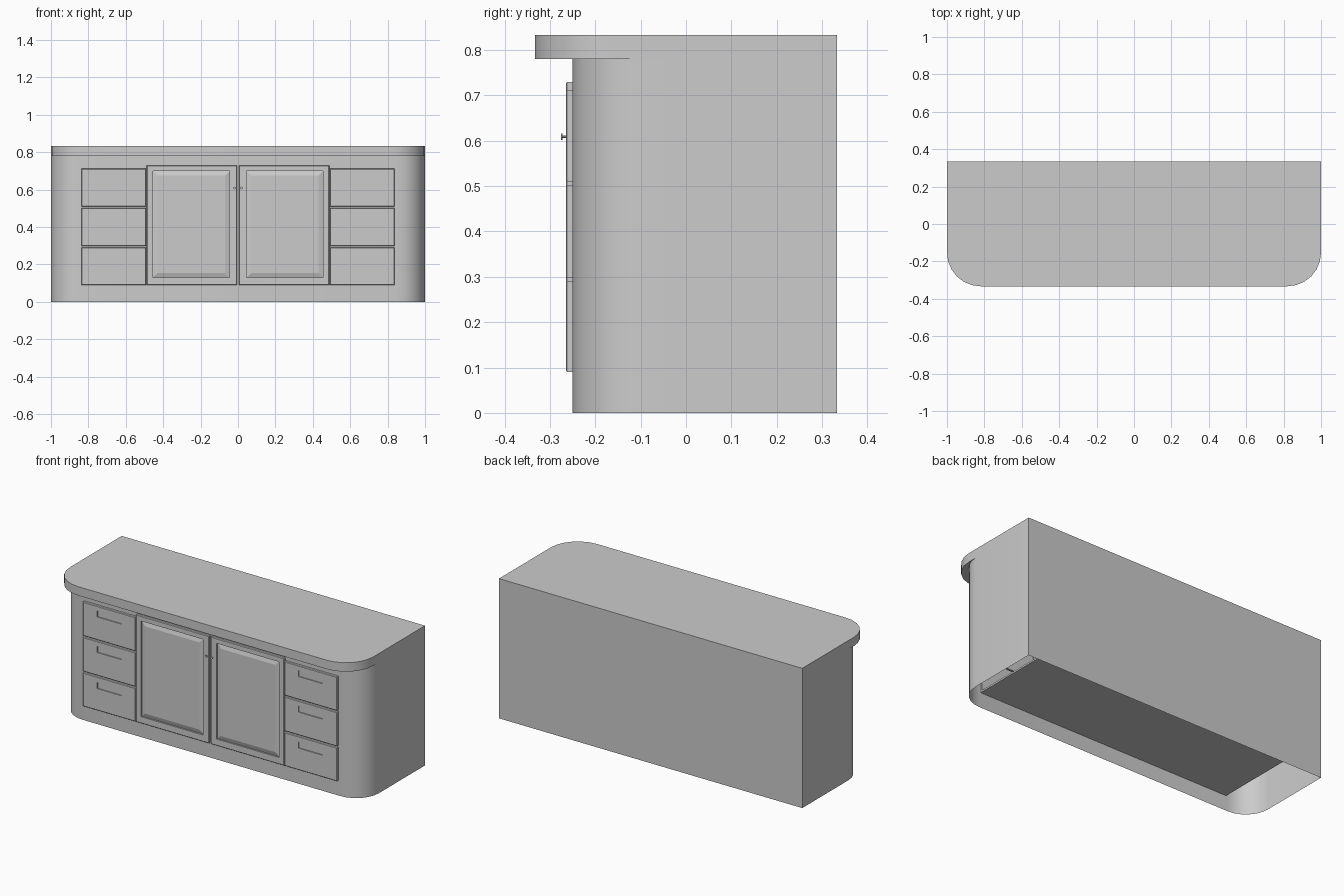
import bpy
import bmesh
import math
from mathutils import Matrix

if "Cube" in bpy.data.objects:
    bpy.data.objects.remove(bpy.data.objects["Cube"], do_unlink=True)

grey = bpy.data.materials.new("plain_grey")
grey.use_nodes = True
grey.diffuse_color = (0.6, 0.6, 0.6, 1)
grey.node_tree.nodes["Principled BSDF"].inputs["Base Color"].default_value = (0.6, 0.6, 0.6, 1)

BACK, FRONT, FACE = 0.333, -0.25, -0.265


def finish(name, bm, smooth=False):
    mesh = bpy.data.meshes.new(name)
    bm.to_mesh(mesh)
    bm.free()
    mesh.materials.append(grey)
    obj = bpy.data.objects.new(name, mesh)
    bpy.context.collection.objects.link(obj)
    if smooth:
        bpy.ops.object.select_all(action='DESELECT')
        obj.select_set(True)
        bpy.context.view_layer.objects.active = obj
        bpy.ops.object.shade_smooth_by_angle(angle=math.radians(35))
    return obj


def rounded_slab(name, front, radius, z0, z1, capped):
    """Rectangle with rounded front corners, raised from z0 to z1."""
    steps = 6
    right = []
    for i in range(steps + 1):
        a = math.pi / 2 * i / steps
        right.append((1 - radius + radius * math.sin(a),
                      front + radius - radius * math.cos(a)))
    right.append((1, BACK))
    outline = right + [(-x, y) for x, y in reversed(right)]
    bm = bmesh.new()
    low = [bm.verts.new((x, y, z0)) for x, y in outline]
    high = [bm.verts.new((x, y, z1)) for x, y in outline]
    n = len(outline)
    for i in range(n):
        j = (i + 1) % n
        bm.faces.new((low[i], low[j], high[j], high[i]))
    if capped:
        bm.faces.new(high)
        bm.faces.new(list(reversed(low)))
    return finish(name, bm, True)


def box(name, x0, x1, y0, y1, z0, z1):
    bm = bmesh.new()
    bmesh.ops.create_cube(bm, size=1)
    for v in bm.verts:
        v.co.x = x1 if v.co.x > 0 else x0
        v.co.y = y1 if v.co.y > 0 else y0
        v.co.z = z1 if v.co.z > 0 else z0
    return bm


def front_panel(name, side, x0, x1, z0, z1, rings):
    """Thin box whose front face steps in through nested rectangles."""
    bm = box(name, x0, x1, FACE + 0.003, FRONT + 0.01, z0, z1)
    face = min(bm.faces, key=lambda f: f.calc_center_median().y)
    lip = 0.003
    edge = (x0 + lip, x1 - lip, z0 + lip, z1 - lip, FACE)
    for a, b, c, d, y in [edge] + rings:
        mid = face.calc_center_median()
        bmesh.ops.inset_individual(bm, faces=[face], thickness=0.001)
        for v in face.verts:
            v.co = (b if v.co.x > mid.x else a, y, d if v.co.z > mid.z else c)
    if side < 0:
        bmesh.ops.scale(bm, vec=(-1, 1, 1), verts=bm.verts)
        bmesh.ops.reverse_faces(bm, faces=bm.faces)
    finish(name, bm)


# Carcass, open underneath, and overhanging worktop
rounded_slab("cabinet_body", FRONT, 0.15, 0, 0.78, False)
rounded_slab("worktop", -0.333, 0.18, 0.78, 0.833, True)

# Raised floor inside the carcass
finish("inner_floor", box("inner_floor", -0.84, 0.84, FRONT + 0.002, BACK - 0.002, 0.09, 0.1))

for side, label in ((1, "left"), (-1, "right")):
    # Door with a groove sloping up to a raised field
    frame = (0.045, 0.455, 0.13, 0.7)
    field = (0.07, 0.43, 0.155, 0.675)
    front_panel(label + "_door", side, 0.006, 0.488, 0.09, 0.73,
                [frame + (FACE,), frame + (FACE + 0.009,), field + (FACE + 0.001,)])

    # Three drawers with recessed finger pulls
    for i, (z0, z1) in enumerate(((0.09, 0.29), (0.298, 0.502), (0.51, 0.712))):
        zc = (0.238, 0.453, 0.665)[i]
        pull = (0.583, 0.743, zc - 0.018, zc + 0.018)
        front_panel(f"{label}_drawer_{i + 1}", side, 0.491, 0.838, z0, z1,
                    [pull + (FACE,), pull + (FACE + 0.006,)])

    # Small door knob: stem and wider head
    bm = bmesh.new()
    for radius, depth, y in ((0.003, 0.01, FACE - 0.004), (0.007, 0.004, FACE - 0.009)):
        bmesh.ops.create_cone(
            bm, cap_ends=True, segments=10, radius1=radius, radius2=radius, depth=depth,
            matrix=Matrix.Translation((side * 0.018, y, 0.609)) @ Matrix.Rotation(math.pi / 2, 4, 'X'))
    finish(label + "_knob", bm, True)
